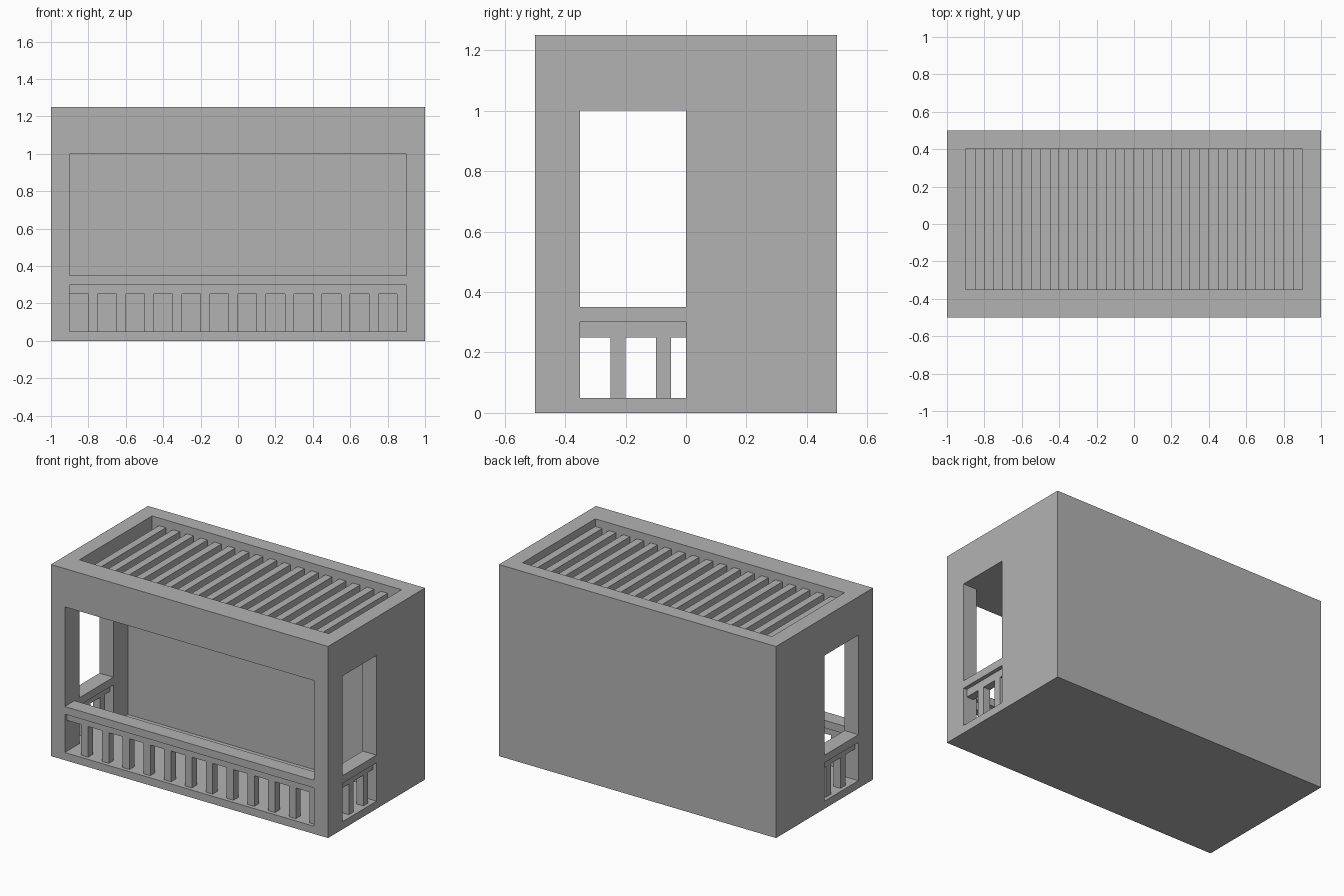
import bpy
import bmesh

cube = bpy.data.objects.get("Cube")
if cube:
    bpy.data.objects.remove(cube, do_unlink=True)

grey = bpy.data.materials.new("plain grey")
grey.use_nodes = True
colour = (0.45, 0.45, 0.45, 1)
grey.diffuse_color = colour
grey.node_tree.nodes["Principled BSDF"].inputs["Base Color"].default_value = colour


def boxes(name, *spans):
    """One object made of boxes, each given as x, y and z ranges."""
    bm = bmesh.new()
    for span in spans:
        verts = bmesh.ops.create_cube(bm, size=1)["verts"]
        for v in verts:
            for axis, (low, high) in enumerate(span):
                v.co[axis] = high if v.co[axis] > 0 else low
    mesh = bpy.data.meshes.new(name)
    bm.to_mesh(mesh)
    bm.free()
    mesh.materials.append(grey)
    obj = bpy.data.objects.new(name, mesh)
    bpy.context.collection.objects.link(obj)
    return obj


def carve(body, *span):
    """Cut one box out of the body and tidy the flat faces."""
    cutter = boxes("cutter", span)
    cutter.hide_render = True
    mod = body.modifiers.new("cut", "BOOLEAN")
    mod.operation = "DIFFERENCE"
    mod.solver = "EXACT"
    mod.object = cutter
    bpy.context.view_layer.update()
    result = bpy.data.meshes.new_from_object(
        body.evaluated_get(bpy.context.evaluated_depsgraph_get()))
    body.modifiers.clear()
    body.data = result
    bpy.data.objects.remove(cutter, do_unlink=True)


inner = (-0.9, 0.9)
across = (-1.2, 1.2)
upper = (0.35, 1.0)
lower = (0.05, 0.3)

# Outer block with a room, front and side openings, and a recessed roof
shell = boxes("balcony_shell", ((-1, 1), (-0.5, 0.5), (0, 1.25)))
carve(shell, inner, (-0.4, 0.15), (0.05, 1.0))
for height in (upper, lower):
    carve(shell, inner, (-0.7, -0.3), height)
    carve(shell, across, (-0.35, 0), height)
carve(shell, inner, (-0.35, 0.4), (1.15, 1.4))

# Front railing
front_wall = (-0.475, -0.425)
boxes("front_rail", (inner, front_wall, (0.25, 0.3)))
boxes("front_balusters", *[
    ((-0.8 + 0.15 * i, -0.75 + 0.15 * i), front_wall, (0.05, 0.25))
    for i in range(12)])

# Side railings
for side, wall in (("left", (0.925, 0.975)), ("right", (-0.975, -0.925))):
    boxes(side + "_rail", (wall, (-0.35, 0), (0.25, 0.3)))
    boxes(side + "_balusters", *[
        (wall, (y, y + 0.05), (0.05, 0.25)) for y in (-0.25, -0.1)])

# Roof slats
boxes("roof_slats", *[
    ((-0.85 + 0.1 * i, -0.8 + 0.1 * i), (-0.35, 0.4), (1.15, 1.2))
    for i in range(18)])
